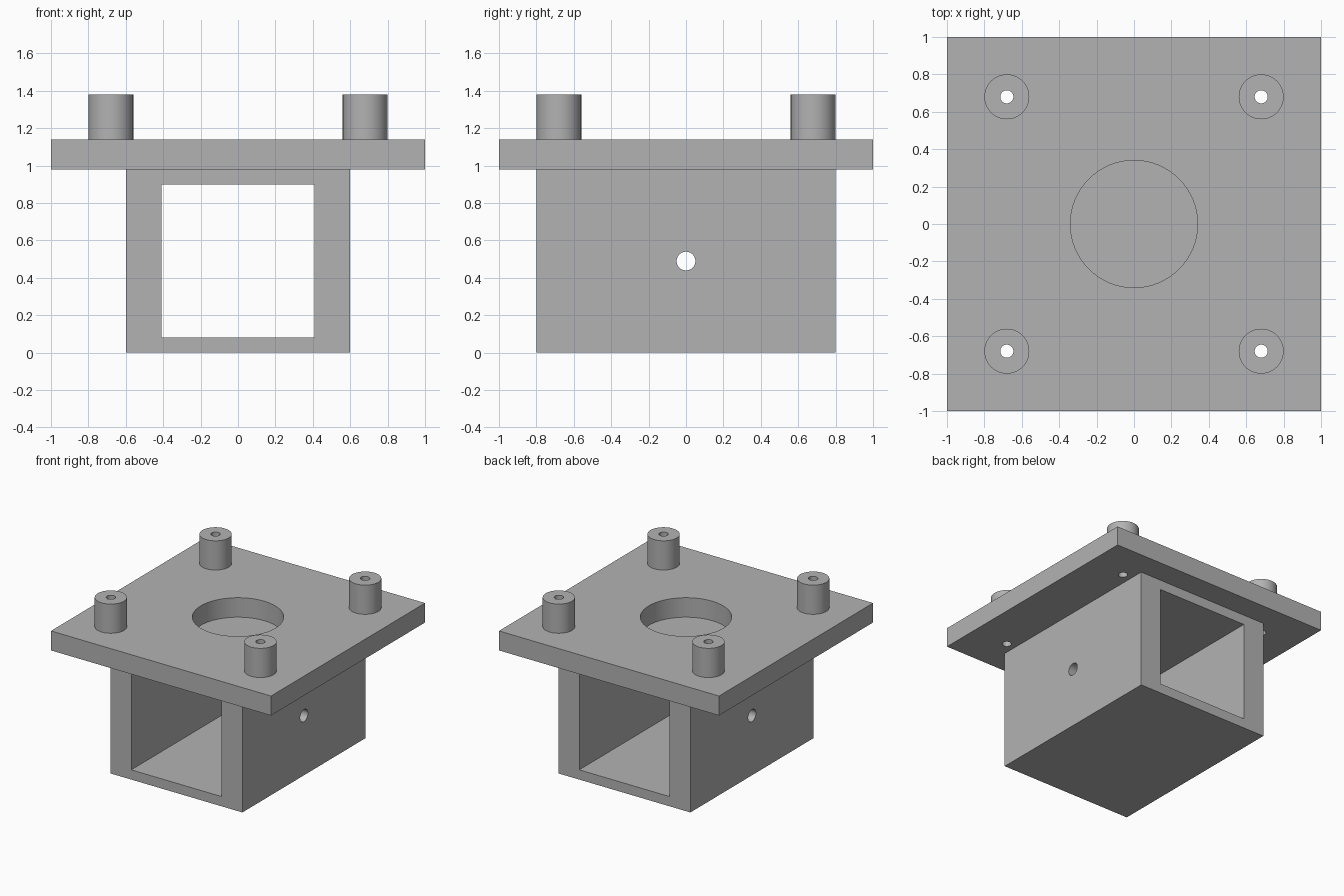
import bpy
from math import pi

cube = bpy.data.objects.get("Cube")
if cube:
    bpy.data.objects.remove(cube, do_unlink=True)

# Single plain material
grey = bpy.data.materials.new("light_grey")
grey.use_nodes = True
colour = (0.45, 0.45, 0.45, 1)
grey.diffuse_color = colour
grey.node_tree.nodes["Principled BSDF"].inputs["Base Color"].default_value = colour


def finish(name):
    obj = bpy.context.object
    obj.name = name
    obj.data.materials.append(grey)
    bpy.ops.object.transform_apply(location=False, rotation=True, scale=True)
    return obj


def box(name, size, z_bottom):
    """Box centred on x and y, standing on z_bottom."""
    bpy.ops.mesh.primitive_cube_add(size=1, location=(0, 0, z_bottom + size[2] / 2))
    bpy.context.object.scale = size
    return finish(name)


def cylinder(name, radius, depth, centre, turn=0):
    bpy.ops.mesh.primitive_cylinder_add(
        vertices=64, radius=radius, depth=depth, location=centre, rotation=(0, turn, 0))
    return finish(name)


def cut(obj, cutters):
    """Subtract the cutters, bake the result and drop the cutters."""
    for cutter in cutters:
        cutter.hide_render = True
        mod = obj.modifiers.new("cut", 'BOOLEAN')
        mod.operation = 'DIFFERENCE'
        mod.solver = 'EXACT'
        mod.object = cutter
    graph = bpy.context.evaluated_depsgraph_get()
    mesh = bpy.data.meshes.new_from_object(obj.evaluated_get(graph))
    obj.modifiers.clear()
    obj.data = mesh
    for cutter in cutters:
        bpy.data.objects.remove(cutter, do_unlink=True)


def smooth(obj):
    bpy.ops.object.select_all(action='DESELECT')
    obj.select_set(True)
    bpy.context.view_layer.objects.active = obj
    bpy.ops.object.shade_smooth_by_angle(angle=pi / 6)


# Rectangular sleeve, open front to back, with a cross hole through both sides
sleeve = box("sleeve", (1.2, 1.6, 0.98), 0)
cut(sleeve, [
    box("sleeve_opening", (0.82, 2, 0.82), 0.08),
    cylinder("cross_hole", 0.05, 2, (0, 0, 0.49), pi / 2),
])
smooth(sleeve)

# Square top plate with a central recess down to the sleeve and four screw holes
corners = {
    "front_right": (-0.68, -0.68), "front_left": (0.68, -0.68),
    "back_right": (-0.68, 0.68), "back_left": (0.68, 0.68),
}
plate = box("top_plate", (2, 2, 0.16), 0.98)
cut(plate, [cylinder("centre_hole", 0.34, 1, (0, 0, 1.06))]
    + [cylinder("screw_hole", 0.035, 1, (x, y, 1.06)) for x, y in corners.values()])
smooth(plate)

# Hollow standoffs at the corners
for corner, (x, y) in corners.items():
    standoff = cylinder(corner + "_standoff", 0.12, 0.24, (x, y, 1.26))
    cut(standoff, [cylinder("bore", 0.035, 1, (x, y, 1.26))])
    smooth(standoff)
